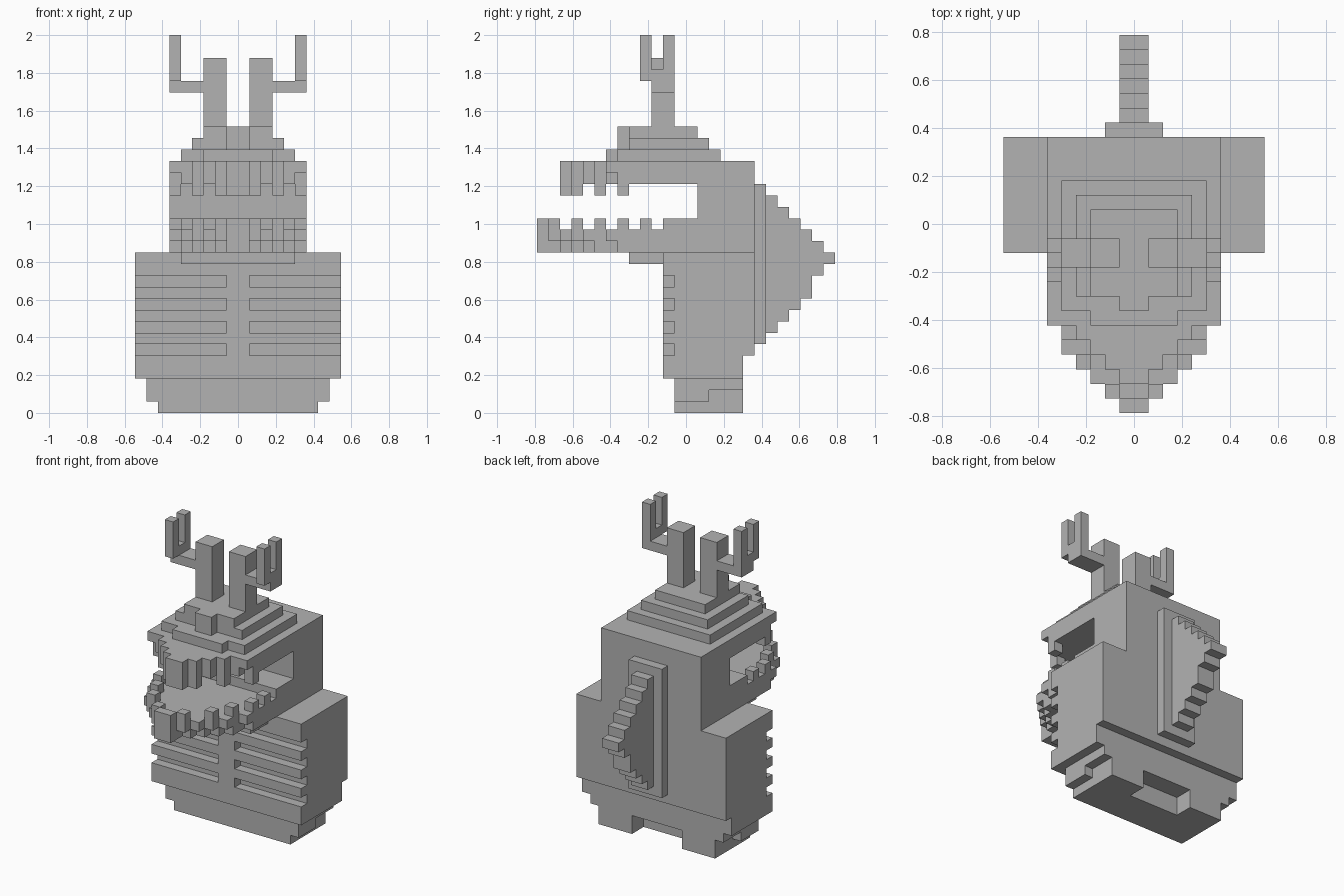
import bpy
import bmesh
from mathutils import Matrix, Vector

U = 2 / 33  # edge of one block

cube = bpy.data.objects.get("Cube")
if cube:
    bpy.data.objects.remove(cube, do_unlink=True)

grey = bpy.data.materials.new("plain grey")
grey.use_nodes = True
COLOUR = (0.45, 0.45, 0.45, 1)
grey.diffuse_color = COLOUR
grey.node_tree.nodes["Principled BSDF"].inputs["Base Color"].default_value = COLOUR


def build(name, boxes):
    """Make one object from boxes given as (x range, y range, z range) in blocks."""
    bm = bmesh.new()
    for spans in boxes:
        low, high = (Vector(c) for c in zip(*spans))
        size = (high - low) * U
        place = Matrix.Translation((low + high) * U / 2) @ Matrix.Diagonal((*size, 1))
        bmesh.ops.create_cube(bm, size=1, matrix=place)
    mesh = bpy.data.meshes.new(name)
    bm.to_mesh(mesh)
    bm.free()
    mesh.materials.append(grey)
    obj = bpy.data.objects.new(name, mesh)
    bpy.context.collection.objects.link(obj)
    return obj


def mid(half, y, z):
    """Box centred on x = 0."""
    return ((-half, half), y, z)


def pair(x, y, z):
    """Box and its mirror image across x = 0."""
    return [(x, y, z), ((-x[1], -x[0]), y, z)]


def plate(fronts, back, z):
    """Stepped jaw plate; fronts lists the front edge of each column from the middle out."""
    boxes = [mid(1, (fronts[0], back), z)]
    for i, front in enumerate(fronts[1:], 1):
        boxes += pair((i, i + 1), (front, back), z)
    return boxes


# Foot block with a notch in the back and stepped sides
build("foot", [mid(7, (-1, 3), (0, 3)), mid(7, (3, 5), (2, 3))]
      + pair((3, 7), (3, 5), (0, 2))
      + pair((7, 8), (-1, 2), (1, 3))
      + pair((7, 8), (2, 5), (2, 3)))

# Torso, with ribs divided by grooves at the front
build("torso", [mid(9, (-1, 5), (3, 14)), mid(9, (5, 6), (5, 14))])
ribs = [mid(1, (-2, -1), (3, 14)), mid(9, (-2, -1), (3, 5)), mid(9, (-2, -1), (12, 14))]
for z in (6, 8, 10):
    ribs += pair((1, 9), (-2, -1), (z, z + 1))
build("ribs", ribs)

# Neck and back of the head
build("head", [mid(6, (-2, 6), (14, 17)),
               mid(6, (1, 6), (17, 20)),
               mid(6, (-2, 6), (20, 22))])

# Upper jaw and its teeth
build("upper_jaw", plate([-11, -10, -9, -8, -7, -6], -2, (20, 21))
      + plate([-11, -10, -9, -8, -7, -7], -2, (21, 22)))
teeth = [mid(1, (-11, -10), (19, 20))]
for x, y in ((1, -10), (3, -8), (5, -6)):
    teeth += pair((x, x + 1), (y, y + 1), (19, 20))
build("upper_teeth", teeth)

# Lower jaw, its teeth and the chin underneath
build("lower_jaw", plate([-13, -12, -11, -10, -9, -7], -2, (15, 16))
      + plate([-13, -11, -10, -9, -8, -6], -2, (14, 15)))
teeth = [mid(1, (-13, -12), (16, 17))]
for x, y in ((1, -12), (3, -10), (4, -8), (5, -6), (5, -4)):
    teeth += pair((x, x + 1), (y, y + 1), (16, 17))
build("lower_teeth", teeth)
build("chin", [mid(5, (-5, -2), (13, 14))])

# Stepped crown with a small bump at the front
build("crown", [mid(5, (-6, 3), (22, 23)),
                mid(3, (-7, -6), (22, 23)),
                mid(4, (-5, 2), (23, 24)),
                mid(3, (-5, 1), (24, 25))])
build("nose_bump", [mid(1, (-6, -5), (23, 25))])

# Antlers: stem, side arm and a forked tip
build("antlers", pair((1, 3), (-3, -1), (25, 31))
      + pair((3, 6), (-3, -1), (28, 29))
      + pair((5, 6), (-3, -2), (29, 30))
      + pair((5, 6), (-4, -3), (29, 33))
      + pair((5, 6), (-2, -1), (29, 33)))

# Back fin on its mounting plate
build("fin_base", [mid(2, (6, 7), (6, 20))])
build("back_fin", [mid(1, (7 + i, 8 + i), (low, 19 - i))
                   for i, low in enumerate((7, 8, 9, 10, 12, 13))])
